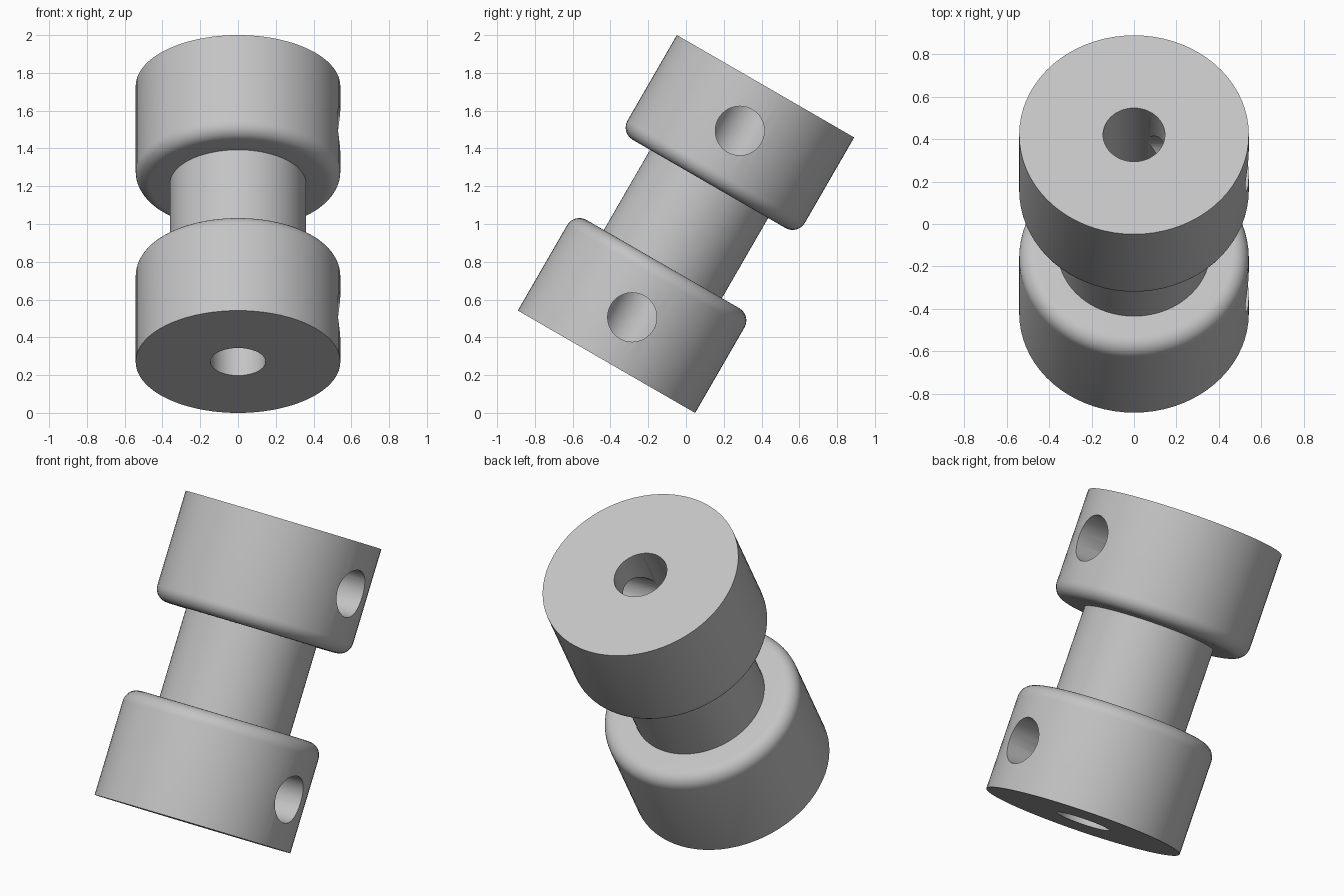
import bpy
import bmesh
from math import cos, sin, pi, radians
from mathutils import Matrix

cube = bpy.data.objects.get("Cube")
if cube:
    bpy.data.objects.remove(cube, do_unlink=True)

HALF = 0.842       # half length along the axis
R_COLLAR = 0.542
R_NECK = 0.361
R_BORE = 0.146
INNER = 0.245      # where the collar meets the neck
FILLET = 0.075
R_SCREW = 0.13
SCREW_AT = 0.57
TILT = Matrix.Translation((0, 0, 1)) @ Matrix.Rotation(radians(-30), 4, "X")

steel = bpy.data.materials.new("light grey")
steel.use_nodes = True
grey = (0.55, 0.55, 0.55, 1)
steel.diffuse_color = grey
steel.node_tree.nodes["Principled BSDF"].inputs["Base Color"].default_value = grey


def add_object(name, bm):
    bmesh.ops.recalc_face_normals(bm, faces=bm.faces)
    mesh = bpy.data.meshes.new(name)
    bm.to_mesh(mesh)
    bm.free()
    mesh.materials.append(steel)
    obj = bpy.data.objects.new(name, mesh)
    bpy.context.collection.objects.link(obj)
    obj.matrix_world = TILT
    return obj


# Half profile: bore, end face, collar side, rounded inner edge, neck
upper = [(R_BORE, HALF), (R_COLLAR, HALF)]
for i in range(9):
    a = i / 8 * pi / 2
    upper.append((R_COLLAR - FILLET + FILLET * cos(a), INNER + FILLET - FILLET * sin(a)))
upper.append((R_NECK, INNER))
profile = upper + [(r, -z) for r, z in reversed(upper)]

# Turned body with a through bore
bm = bmesh.new()
verts = [bm.verts.new((r, 0, z)) for r, z in profile]
edges = [bm.edges.new((v, verts[i - 1])) for i, v in enumerate(verts)]
bmesh.ops.spin(bm, geom=verts + edges, cent=(0, 0, 0), axis=(0, 0, 1),
               angle=2 * pi, steps=72, use_merge=True)
bmesh.ops.remove_doubles(bm, verts=bm.verts, dist=1e-5)
body = add_object("coupling_body", bm)

# Set screw holes from the left side into the bore
for side in (1, -1):
    bm = bmesh.new()
    bmesh.ops.create_cone(bm, cap_ends=True, segments=48, radius1=R_SCREW,
                          radius2=R_SCREW, depth=0.7,
                          matrix=Matrix.Translation((0.36, 0, side * SCREW_AT))
                          @ Matrix.Rotation(pi / 2, 4, "Y"))
    cutter = add_object("screw_hole_cutter", bm)
    cutter.hide_render = True
    cut = body.modifiers.new("screw_hole", "BOOLEAN")
    cut.operation = "DIFFERENCE"
    cut.solver = "EXACT"
    cut.object = cutter
    bpy.context.view_layer.objects.active = body
    bpy.ops.object.modifier_apply(modifier=cut.name)
    bpy.data.objects.remove(cutter, do_unlink=True)

bpy.ops.object.select_all(action="DESELECT")
body.select_set(True)
bpy.context.view_layer.objects.active = body
bpy.ops.object.shade_smooth_by_angle(angle=radians(30))
